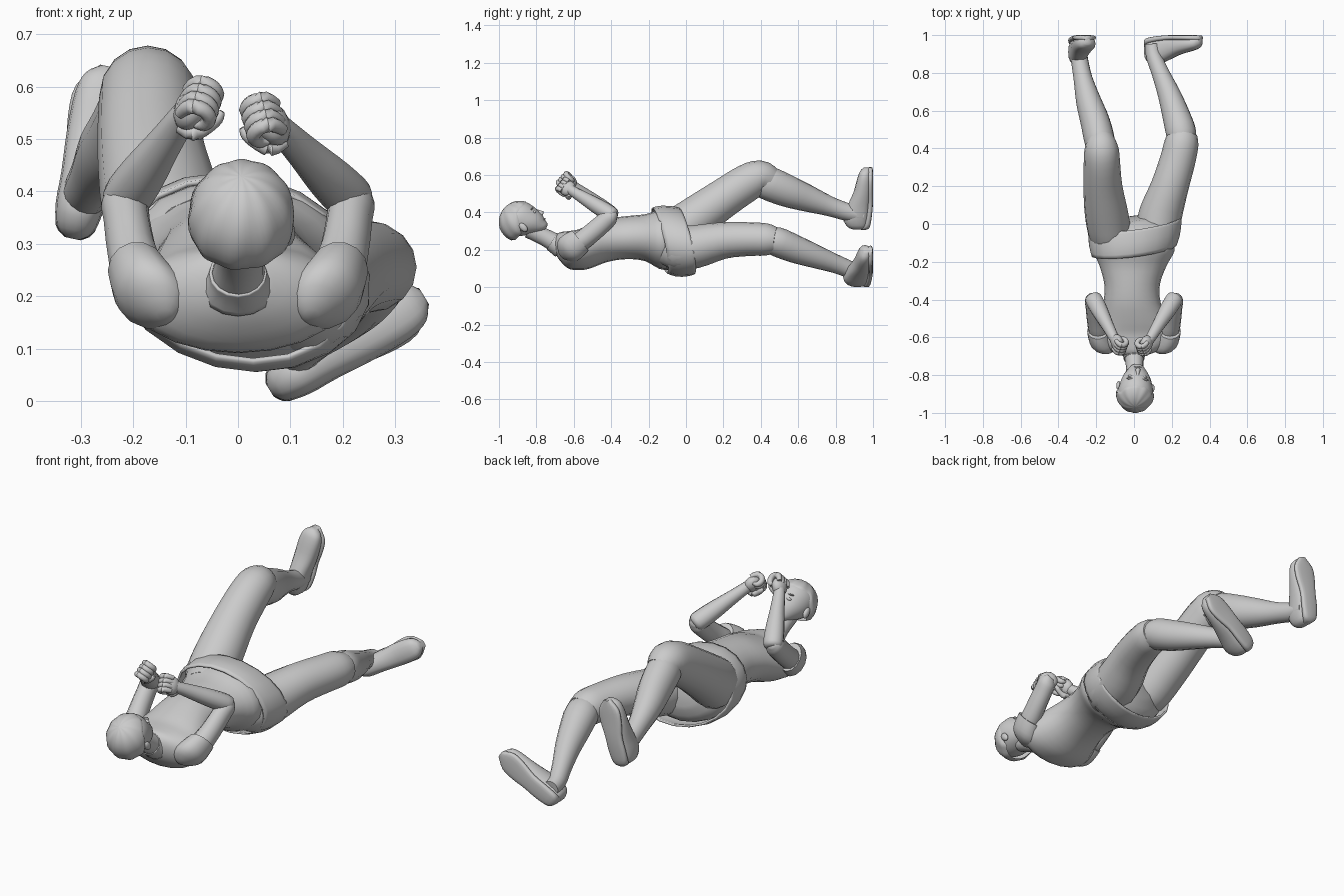
import bpy, math
from mathutils import Vector, Matrix


def mesh(name, verts, faces, angle=50):
    me = bpy.data.meshes.new(name)
    me.from_pydata(verts, [], faces)
    ob = bpy.data.objects.new(name, me)
    bpy.context.collection.objects.link(ob)
    bpy.ops.object.select_all(action='DESELECT')
    ob.select_set(True)
    bpy.context.view_layer.objects.active = ob
    bpy.ops.object.mode_set(mode='EDIT')
    bpy.ops.mesh.select_all(action='SELECT')
    bpy.ops.mesh.normals_make_consistent(inside=False)
    bpy.ops.object.mode_set(mode='OBJECT')
    bpy.ops.object.shade_smooth_by_angle(angle=math.radians(angle))
    return ob


def refine(rows, k):
    """Catmull-Rom interpolation of section rows"""
    out = []
    for i in range(len(rows) - 1):
        p = [rows[max(i - 1, 0)], rows[i], rows[i + 1], rows[min(i + 2, len(rows) - 1)]]
        for s in range(k):
            t = s / k
            out.append([0.5 * (2 * b + (c - a) * t + (2 * a - 5 * b + 4 * c - d) * t * t
                               + (3 * b - a - 3 * c + d) * t ** 3) for a, b, c, d in zip(*p)])
    return out + [list(rows[-1])]


def loft(name, rows, n=16, k=3, axes=None, power=2, cap=True, mat=None, wall=0):
    """rows: x, y, z, half width, half height"""
    rows = refine(rows, k)
    pts = [Vector(r[:3]) for r in rows]
    verts, faces = [], []
    for i, r in enumerate(rows):
        if axes:
            u, v = Vector(axes[0]), Vector(axes[1])
        else:
            t = (pts[min(i + 1, len(pts) - 1)] - pts[max(i - 1, 0)]).normalized()
            u = Vector((1, 0, 0))
            u = (u - t * u.dot(t)).normalized()
            v = u.cross(t)
        for j in range(n):
            a = math.tau * j / n
            c, s = math.cos(a), math.sin(a)
            e = 2 / power
            p = pts[i] + u * r[3] * math.copysign(abs(c) ** e, c) + v * r[4] * math.copysign(abs(s) ** e, s)
            verts.append(mat @ p if mat else p)
    for i in range(len(rows) - 1):
        for j in range(n):
            b = (j + 1) % n
            faces.append((i * n + j, i * n + b, (i + 1) * n + b, (i + 1) * n + j))
    if cap:
        faces += [tuple(range(n))[::-1], tuple(range(len(verts) - n, len(verts)))]
    ob = mesh(name, verts, faces)
    if wall:
        m = ob.modifiers.new("wall", 'SOLIDIFY')
        m.thickness = wall
    return ob


def blob(name, loc, size, mat=None, n=12):
    bpy.ops.mesh.primitive_uv_sphere_add(segments=n, ring_count=max(6, n // 2 + 2))
    ob = bpy.context.object
    ob.name = name
    ob.data.transform((mat or Matrix()) @ Matrix.Translation(loc) @ Matrix.Diagonal((*size, 1)))
    bpy.ops.object.shade_smooth()
    return ob


# torso and rolled hips
X, Z = (1, 0, 0), (0, 0, 1)
loft("torso", [(0, -.7, .228, .05, .045), (0, -.675, .218, .12, .075), (0, -.63, .2, .19, .1),
               (0, -.58, .2, .205, .108), (0, -.52, .215, .185, .117), (-.01, -.42, .25, .152, .115),
               (-.01, -.32, .265, .147, .115), (-.005, -.22, .265, .178, .125), (0, -.14, .255, .215, .158),
               (0, -.08, .248, .2, .155)], n=20, axes=(X, Z))
roll = ((.96, .15, -.24), (.24, -.17, .96))
loft("hips", [(0, -.15, .25, .19, .145), (0, -.08, .245, .225, .17), (0, -.01, .245, .2, .145),
              (0, .03, .25, .1, .07)], n=20, axes=roll)
loft("skirt_hem", [(0, -.14, .25, .232, .175), (.002, -.09, .246, .247, .188), (.004, -.03, .246, .255, .184),
                   (.005, .005, .247, .255, .175)], n=20, k=2, axes=roll, cap=False, wall=.01)

# legs
loft("raised_thigh", [(-.1, -.13, .25, .07, .08), (-.125, -.06, .29, .11, .12), (-.145, .05, .37, .115, .115),
                      (-.165, .2, .475, .103, .105), (-.17, .33, .56, .096, .1), (-.172, .4, .588, .09, .09),
                      (-.176, .45, .568, .072, .075)])
loft("raised_shin", [(-.175, .37, .58, .06, .07), (-.18, .43, .56, .08, .09), (-.205, .54, .515, .078, .086),
                     (-.24, .65, .475, .067, .072), (-.27, .77, .432, .05, .053), (-.288, .87, .4, .045, .047),
                     (-.295, .95, .385, .04, .04)])
loft("lowered_thigh", [(.1, -.13, .2, .07, .08), (.12, -.06, .205, .11, .115), (.14, .05, .217, .115, .115),
                       (.19, .2, .25, .1, .098), (.232, .34, .257, .094, .09), (.252, .43, .255, .09, .086),
                       (.26, .48, .25, .075, .07)])
loft("lowered_shin", [(.25, .42, .255, .06, .06), (.25, .48, .245, .08, .078), (.222, .58, .205, .073, .075),
                      (.185, .69, .165, .06, .063), (.14, .8, .125, .047, .05), (.105, .89, .09, .042, .045),
                      (.098, .95, .08, .038, .038)])


# feet with soles facing +y
def foot(name, heel, toe):
    h, t = Vector(heel), Vector(toe)
    side = Vector((0, 1, 0)).cross((t - h).normalized())

    def shape(label, table, power):
        rows = [(*(h.lerp(t, f) + Vector((0, (lo + hi) / 2, 0))), w, (hi - lo) / 2) for f, w, lo, hi in table]
        loft(label, rows, axes=(side, (0, 1, 0)), power=power)
    shape(name, [(0, .012, .89, .95), (.05, .035, .86, .97), (.18, .046, .84, .98), (.36, .048, .86, .985),
                 (.6, .054, .895, .99), (.82, .054, .915, .99), (.94, .042, .93, .985), (1, .015, .95, .98)], 2.4)
    shape(name + "_sole", [(0, .015, .93, .97), (.06, .038, .95, .985), (.25, .046, .965, .995),
                           (.45, .046, .972, 1), (.68, .058, .972, 1), (.86, .055, .972, 1), (1, .018, .972, .998)], 3)


foot("raised_foot", (-.315, 0, .31), (-.245, 0, .638))
foot("lowered_foot", (.06, 0, .022), (.355, 0, .2))


# arms and clenched hands
def arm(s, label, wrist):
    loft(label + "_upper_arm", [(s * .165, -.62, .19, .02, .02), (s * .185, -.58, .23, .05, .05),
                                (s * .202, -.51, .285, .047, .052), (s * .212, -.44, .345, .044, .05),
                                (s * .216, -.4, .38, .044, .043), (s * .213, -.375, .395, .025, .02)], n=12)
    loft(label + "_sleeve", [(s * .14, -.67, .165, .015, .015), (s * .15, -.655, .18, .05, .055),
                             (s * .165, -.63, .2, .067, .078), (s * .182, -.595, .228, .062, .078),
                             (s * .192, -.565, .25, .056, .07)], n=14, k=2, axes=(X, (0, -.64, .77)), wall=.006)
    w = Vector(wrist)
    e = Vector((s * .215, -.395, .385))
    rows = [(e + (e - w) * .07, .025, .025), (e, .046, .042), (e.lerp(w, .3), .045, .043),
            (e.lerp(w, .7), .034, .035), (w, .028, .028), (w + (w - e) * .12, .024, .03)]
    loft(label + "_forearm", [(*p, a, b) for p, a, b in rows], n=12)
    d = (w - e).normalized()
    inner = Vector((-s, -.35, 0))
    inner = (inner - d * inner.dot(d)).normalized()
    row = d.cross(inner) * s
    row = row if row.z > 0 else -row
    frame = Matrix((inner, d, row)).transposed().to_4x4()
    frame.translation = w + d * .045
    blob(label + "_palm", (.004, 0, 0), (.032, .045, .044), frame)
    for k in range(4):
        z = (k - 1.5) * .021
        path = [(-.016, .008), (-.008, .038), (.016, .047), (.036, .034), (.036, .01), (.02, -.002)]
        rad = [.011, .0145, .0145, .014, .013, .007]
        loft(label + "_finger", [(*(frame @ Vector((x, y, z))), r, r) for (x, y), r in zip(path, rad)], n=10, k=3)
    thumb = [(.0, -.035, -.025, .012), (.028, -.024, -.032, .016), (.045, -.006, -.022, .013),
             (.056, .012, -.004, .012), (.058, .024, .006, .005)]
    loft(label + "_thumb", [(*(frame @ Vector(p[:3])), p[3], p[3]) for p in thumb], n=10, k=3)


arm(-1, "left", (-.11, -.595, .535))
arm(1, "right", (.09, -.6, .51))

# neck, collar and head, tilted towards the chest
loft("neck", [(0, -.63, .2, .07, .06), (0, -.69, .232, .054, .052), (.004, -.76, .27, .046, .046),
              (.006, -.84, .31, .048, .048)])
loft("collar", [(0, -.67, .222, .075, .066), (0, -.7, .236, .058, .056), (0, -.715, .245, .055, .053)],
     cap=False, wall=.006)
H = Matrix.Translation((.008, -.88, .352)) @ Matrix.Rotation(math.radians(45), 4, 'X') @ Matrix.Rotation(-.12, 4, 'Z')
loft("head", [(0, .062, -.118, .015, .012), (0, .058, -.108, .036, .032), (0, .042, -.085, .056, .054),
              (0, .022, -.05, .077, .083), (0, .004, -.01, .09, .1), (0, -.006, .035, .094, .104),
              (0, -.008, .07, .08, .088), (0, -.008, .1, .04, .045), (0, -.008, .108, .01, .01)],
     n=20, axes=(X, (0, 1, 0)), mat=H)
loft("nose", [(0, .096, -.005, .007, .006), (0, .104, -.03, .009, .01), (0, .107, -.048, .014, .015),
              (0, .1, -.056, .01, .008)], n=8, k=2, axes=(X, (0, 1, 0)), mat=H)
blob("mouth", (0, .094, -.078), (.022, .009, .006), H)
for s in (-1, 1):
    blob("eye", (s * .035, .089, -.014), (.016, .01, .008), H)
    blob("brow", (s * .037, .092, .008), (.022, .008, .004), H)
    blob("ear", (s * .09, -.005, -.03), (.012, .018, .028), H)

# hair cap with combed ridges
hv, hf, N, R = [], [], 60, 11
for i in range(R):
    for j in range(N):
        a = math.tau * j / N
        front = math.sin(a)
        low = 1.22 if front > .35 else 1.22 + min(1, (.35 - front) / .7) * .95
        th = .02 + (low - .02) * i / (R - 1)
        r = 1.0 + .016 * math.cos(a * 10 + 2 * th) * math.sin(th)
        if i == R - 1:
            r = .92
        hv.append(H @ Vector((.102 * r * math.sin(th) * math.cos(a), -.008 + .11 * r * math.sin(th) * front,
                              .008 + .108 * r * math.cos(th))))
for i in range(R - 1):
    for j in range(N):
        b = (j + 1) % N
        hf.append((i * N + j, i * N + b, (i + 1) * N + b, (i + 1) * N + j))
hf.append(tuple(range(N)))
mesh("hair", hv, hf, 60)
